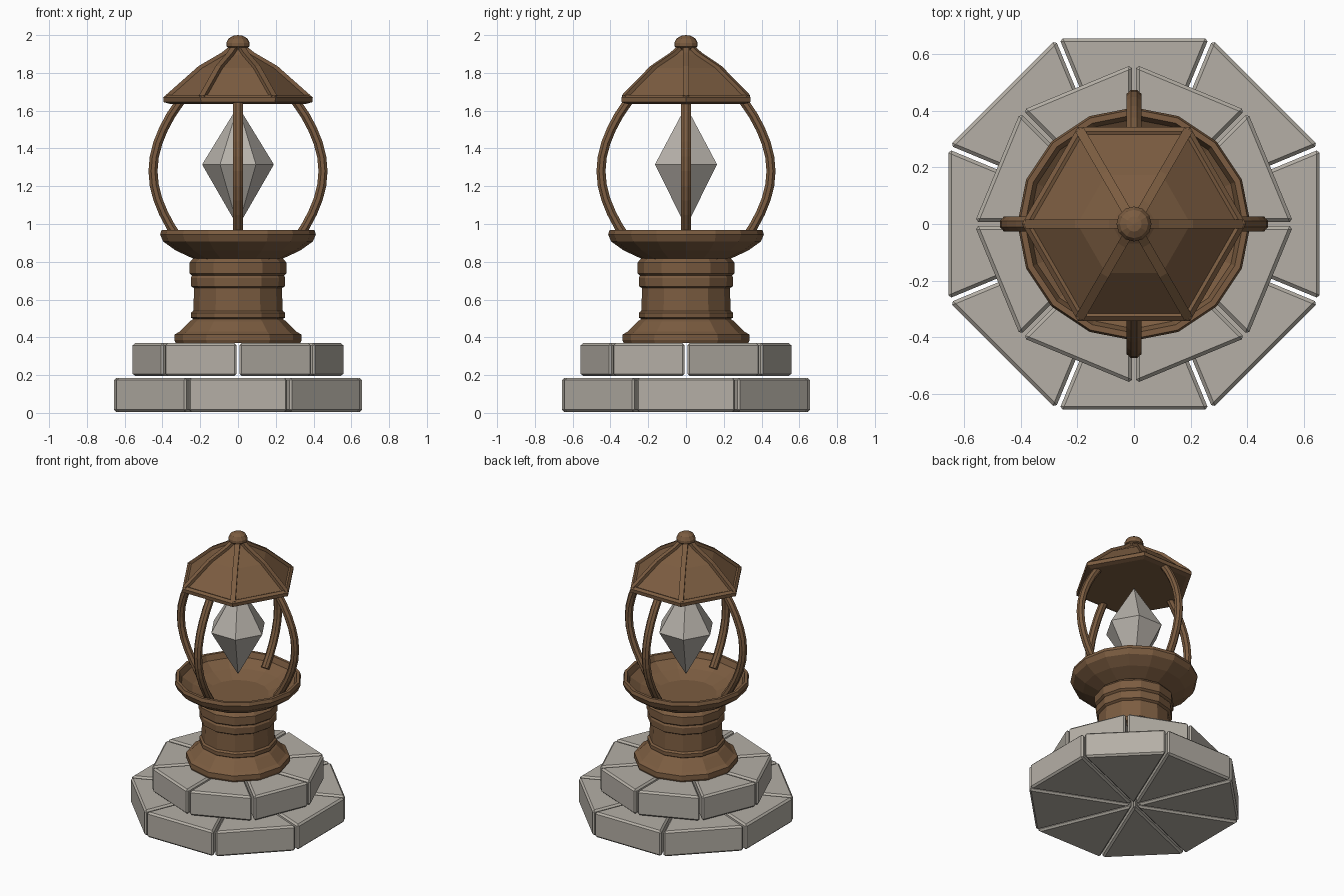
import bpy, bmesh, math
from mathutils import Vector

old = bpy.data.objects.get("Cube")
if old:
    bpy.data.objects.remove(old, do_unlink=True)


def material(name, rgb):
    m = bpy.data.materials.new(name)
    m.use_nodes = True
    m.diffuse_color = (*rgb, 1)
    m.node_tree.nodes["Principled BSDF"].inputs["Base Color"].default_value = (*rgb, 1)
    return m


STONE = material("grey_stone", (0.46, 0.43, 0.38))
BRONZE = material("brown_bronze", (0.20, 0.108, 0.052))
CRYSTAL = material("pale_crystal", (0.47, 0.44, 0.40))


def polar(r, angle, z):
    return Vector((r * math.cos(angle), r * math.sin(angle), z))


def skin(name, rings, mat):
    """Join equal-length rings of points into a closed solid."""
    bm = bmesh.new()
    loops = [[bm.verts.new(p) for p in ring] for ring in rings]
    n = len(loops[0])
    for a, b in zip(loops, loops[1:]):
        for i in range(n):
            j = (i + 1) % n
            bm.faces.new((a[i], a[j], b[j], b[i]))
    bm.faces.new(loops[0][::-1])
    bm.faces.new(loops[-1])
    bmesh.ops.remove_doubles(bm, verts=bm.verts, dist=0.0001)
    bmesh.ops.recalc_face_normals(bm, faces=bm.faces)
    me = bpy.data.meshes.new(name)
    bm.to_mesh(me)
    bm.free()
    me.materials.append(mat)
    ob = bpy.data.objects.new(name, me)
    bpy.context.collection.objects.link(ob)
    return ob


def lathe(name, profile, sides, mat):
    return skin(name, [[polar(r, math.tau * i / sides, z) for i in range(sides)]
                       for r, z in profile], mat)


def sweep(name, path, side, width, depth, sides, mat):
    """Sweep a round or square section along a planar path; side is its normal."""
    rings = []
    for i, p in enumerate(path):
        t = (path[min(i + 1, len(path) - 1)] - path[max(i - 1, 0)]).normalized()
        up = side.cross(t)
        turn = math.pi / sides
        rings.append([p + side * width * math.cos(math.tau * k / sides + turn)
                      + up * depth * math.sin(math.tau * k / sides + turn)
                      for k in range(sides)])
    return skin(name, rings, mat)


# Two tiers of eight wedge stones with narrow joints
def stone_tier(name, radius, z0, z1, turn):
    gap = 0.007
    shift = gap / math.sin(math.pi / 8)
    for i in range(8):
        a = math.tau * i / 8 + turn
        mid = a + math.pi / 8
        out = radius * math.cos(math.pi / 8)
        half = (out - shift) * math.tan(math.pi / 8)
        axis, across = polar(1, mid, 0), polar(1, mid + math.pi / 2, 0)
        tri = [axis * shift, axis * out - across * half, axis * out + across * half]
        ob = skin(f"{name}_{i + 1}", [[p + Vector((0, 0, z)) for p in tri] for z in (z0, z1)], STONE)
        bevel = ob.modifiers.new("chamfer", "BEVEL")
        bevel.width = 0.012
        bevel.segments = 1


stone_tier("lower_stone", 0.71, 0.005, 0.185, math.pi / 8)
stone_tier("upper_stone", 0.565, 0.195, 0.37, 0)

# Turned pedestal
lathe("pedestal", [(0.33, 0.37), (0.337, 0.385), (0.335, 0.415), (0.31, 0.43),
                   (0.255, 0.485), (0.237, 0.497), (0.25, 0.505), (0.25, 0.53),
                   (0.237, 0.54), (0.232, 0.66), (0.248, 0.67), (0.25, 0.715),
                   (0.243, 0.727), (0.257, 0.738), (0.257, 0.795), (0.24, 0.815),
                   (0.2, 0.83)], 12, BRONZE)

# Open bowl
lathe("bowl", [(0.2, 0.81), (0.24, 0.818), (0.33, 0.86), (0.397, 0.908), (0.412, 0.945),
               (0.405, 0.968), (0.385, 0.968), (0.37, 0.93), (0.30, 0.885), (0.2, 0.85)],
      16, BRONZE)

# Four bowed posts
for i, name in enumerate(("left", "back", "right", "front")):
    a = math.tau * i / 4
    path = []
    for k in range(11):
        t = k / 10
        z = 0.91 + 0.74 * t
        path.append(polar(0.305 + 0.145 * math.sin(math.pi * t) ** 0.9, a, z))
    sweep(f"{name}_post", path, polar(1, a + math.pi / 2, 0), 0.028, 0.026, 8, BRONZE)

# Six-sided roof with ridge ribs and an edge trim
ROOF = [(0.375, 1.67), (0.2, 1.825), (0.08, 1.895), (0.035, 1.93)]
lathe("roof", [(0.36, 1.64)] + ROOF, 6, BRONZE)
for i in range(6):
    a, b = math.tau * i / 6, math.tau * (i + 1) / 6
    ridge = [polar(r, a, z) for r, z in ROOF]
    sweep(f"roof_rib_{i + 1}", ridge, polar(1, a + math.pi / 2, 0), 0.023, 0.02, 4, BRONZE)
lathe("roof_trim", [(0.36, 1.636), (0.393, 1.645), (0.396, 1.67), (0.378, 1.684),
                    (0.35, 1.675)], 6, BRONZE)

# Finial knob
lathe("finial", [(0.035, 1.91), (0.045, 1.93), (0.062, 1.94), (0.062, 1.958), (0.05, 1.982),
                 (0.027, 1.996), (0, 2.0)], 12, BRONZE)

# Floating crystal
lathe("crystal", [(0, 0.985), (0.19, 1.315), (0, 1.625)], 6, CRYSTAL)
